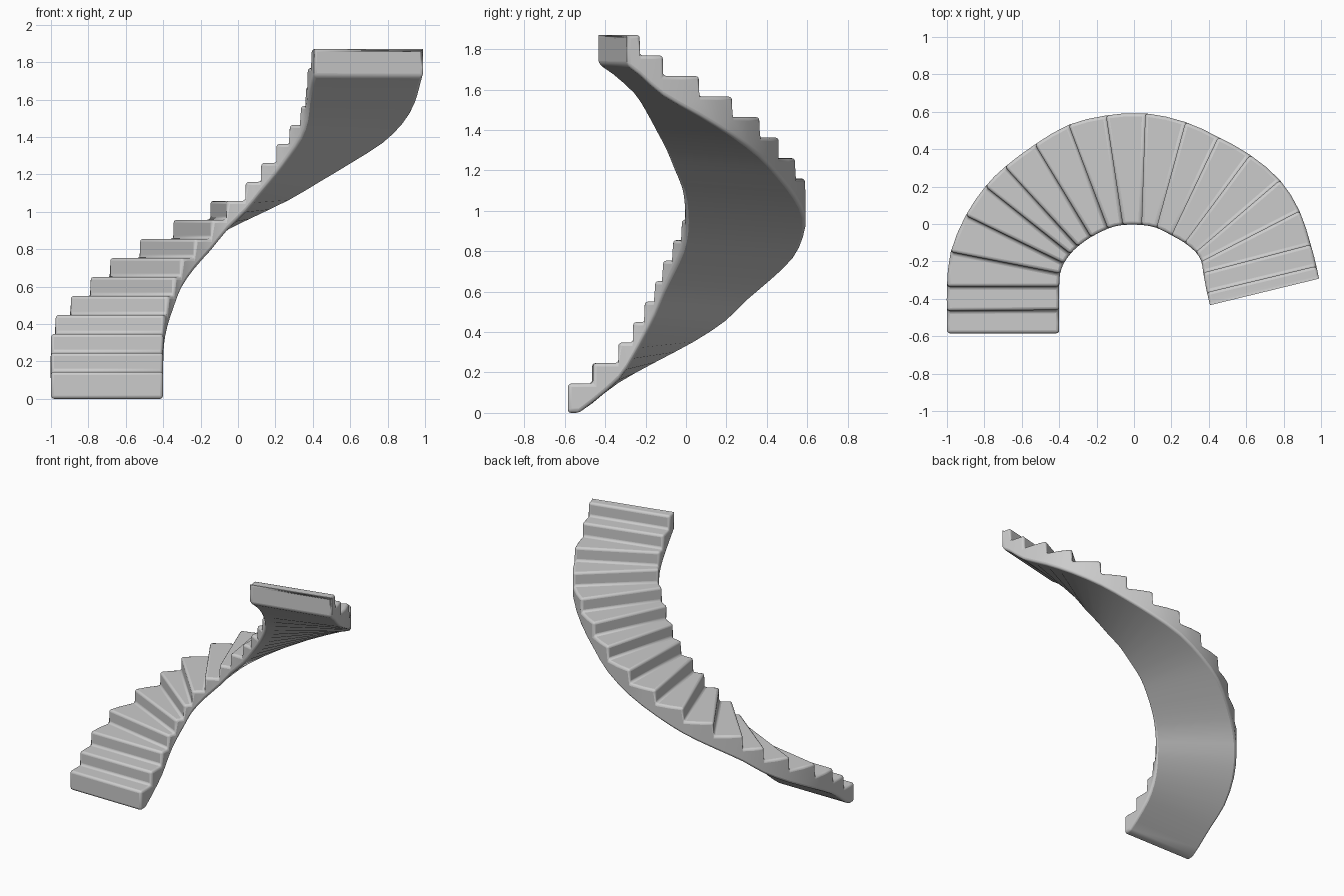
import bpy
import bmesh
import math
from mathutils import Vector

default_cube = bpy.data.objects.get("Cube")
if default_cube:
    bpy.data.objects.remove(default_cube, do_unlink=True)

STEPS = 18
FIRST_TOP = 0.145
RISE = 0.1015
DEPTH = 0.2

# Plan position of each riser line, along the inner and the outer wall
inner_path = [
    (-0.4, -0.585), (-0.4, -0.46), (-0.4, -0.335), (-0.395, -0.265),
    (-0.375, -0.21), (-0.34, -0.16), (-0.3, -0.12), (-0.23, -0.07),
    (-0.14, -0.025), (-0.06, -0.005), (0.04, -0.005), (0.12, -0.02),
    (0.2, -0.06), (0.27, -0.1), (0.33, -0.15), (0.36, -0.2),
    (0.37, -0.26), (0.39, -0.365), (0.42, -0.49)]
outer_path = [
    (-1, -0.585), (-1, -0.465), (-1, -0.335), (-0.98, -0.15),
    (-0.9, 0.045), (-0.795, 0.2), (-0.69, 0.305), (-0.53, 0.425),
    (-0.35, 0.53), (-0.15, 0.58), (0.06, 0.592), (0.275, 0.545),
    (0.45, 0.465), (0.62, 0.37), (0.78, 0.235), (0.885, 0.07),
    (0.945, -0.11), (0.975, -0.225), (1, -0.345)]


def along(path, t):
    """Point on a smooth curve through the path, t counted in steps."""
    i = min(int(t), STEPS - 1)
    f = t - i
    a, b, c, d = (Vector(path[min(max(k, 0), STEPS)]) for k in range(i - 1, i + 3))
    if f == 0:
        return b
    return (b + c) / 2 + (b + c - a - d) / 16


def tread_height(step):
    return FIRST_TOP + RISE * step


def soffit_height(t, is_inner):
    thinner = 0.04 * math.sin(math.pi * t / STEPS) if is_inner else 0
    return max(0, FIRST_TOP + RISE * t - DEPTH + thinner)


bm = bmesh.new()


def pair(t, height=None):
    """Inner and outer vertex at station t; on the soffit if no height."""
    verts = []
    for path, is_inner in ((inner_path, True), (outer_path, False)):
        p = along(path, t)
        z = soffit_height(t, is_inner) if height is None else height
        verts.append(bm.verts.new((p.x, p.y, z)))
    return verts


def bridge(a, b):
    bm.faces.new((a[0], a[1], b[1], b[0]))


# Continuous stair solid: risers, treads, side walls and sloping soffit
soffit = pair(0)
low = None
for step in range(STEPS):
    top = tread_height(step)
    high = pair(step, top)
    bridge(low or soffit, high)
    tread = high
    for half in (0.5, 1):
        next_soffit = pair(step + half)
        next_tread = pair(step + half, top)
        bridge(tread, next_tread)
        bridge(soffit, next_soffit)
        for side in (0, 1):
            wall = [soffit[side], next_soffit[side], next_tread[side], tread[side]]
            if tread is high and low:
                wall.append(low[side])
            bm.faces.new(wall)
        soffit, tread = next_soffit, next_tread
    low = tread
bridge(soffit, low)

bmesh.ops.recalc_face_normals(bm, faces=bm.faces)
mesh = bpy.data.meshes.new("curved_staircase")
bm.to_mesh(mesh)
bm.free()

# Plain stone colour
stone = bpy.data.materials.new("grey_stone")
stone.use_nodes = True
colour = (0.6, 0.6, 0.6, 1)
stone.diffuse_color = colour
stone.node_tree.nodes["Principled BSDF"].inputs["Base Color"].default_value = colour
mesh.materials.append(stone)

stairs = bpy.data.objects.new("curved_staircase", mesh)
bpy.context.collection.objects.link(stairs)

# Softly worn edges
worn = stairs.modifiers.new("worn_edges", "BEVEL")
worn.width = 0.017
worn.segments = 3
worn.limit_method = "ANGLE"
worn.angle_limit = math.radians(35)

bpy.ops.object.select_all(action="DESELECT")
stairs.select_set(True)
bpy.context.view_layer.objects.active = stairs
bpy.ops.object.shade_smooth_by_angle(angle=math.radians(40))
